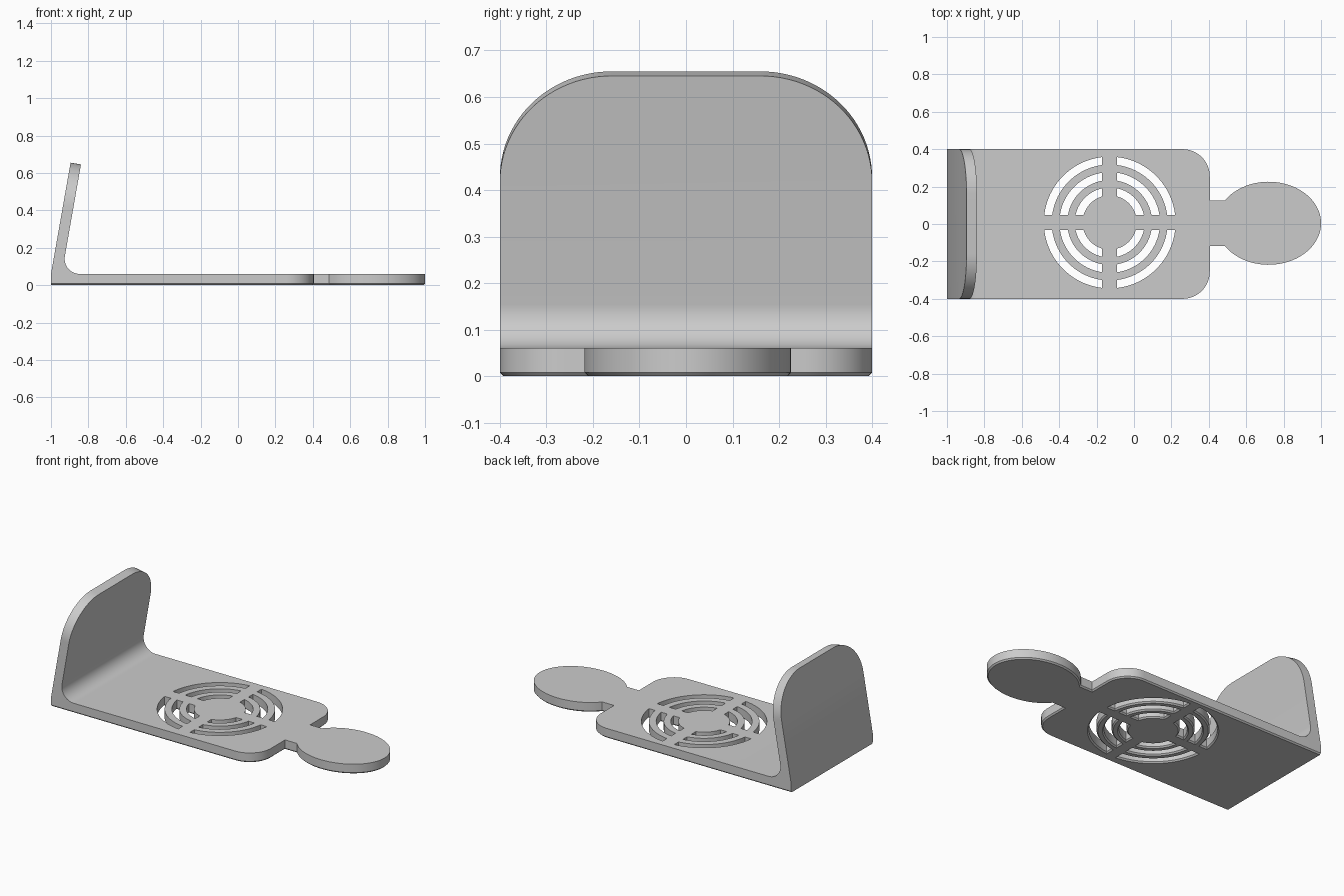
import bpy, bmesh
from math import sin, cos, asin, pi, radians, tan

cube = bpy.data.objects.get("Cube")
if cube:
    bpy.data.objects.remove(cube, do_unlink=True)

THICK, HALF, CHAMFER = 0.06, 0.40, 0.008
LEAN = radians(10)

grey = bpy.data.materials.new("light grey")
grey.use_nodes = True
grey.diffuse_color = (0.6, 0.6, 0.6, 1)
grey.node_tree.nodes["Principled BSDF"].inputs["Base Color"].default_value = (0.6, 0.6, 0.6, 1)


def arc(cx, cy, rx, ry, start, end, steps):
    return [(cx + rx * cos(start + (end - start) * i / steps),
             cy + ry * sin(start + (end - start) * i / steps)) for i in range(steps + 1)]


def solid(name, lofts):
    """Closed mesh; each loft is a list of matching 3D loops."""
    bm = bmesh.new()
    for loops in lofts:
        rings = [[bm.verts.new(p) for p in loop] for loop in loops]
        for a, b in zip(rings, rings[1:]):
            for i in range(len(a)):
                j = (i + 1) % len(a)
                bm.faces.new((a[i], a[j], b[j], b[i]))
        bm.faces.new(rings[0][::-1])
        bm.faces.new(rings[-1])
    bmesh.ops.recalc_face_normals(bm, faces=bm.faces)
    mesh = bpy.data.meshes.new(name)
    bm.to_mesh(mesh)
    bm.free()
    mesh.materials.append(grey)
    obj = bpy.data.objects.new(name, mesh)
    bpy.context.collection.objects.link(obj)
    return obj


def combine(obj, other, operation):
    """Apply a boolean and discard the helper."""
    mod = obj.modifiers.new(operation.lower(), 'BOOLEAN')
    mod.operation, mod.object, mod.solver = operation, other, 'EXACT'
    bpy.context.view_layer.objects.active = obj
    bpy.ops.object.modifier_apply(modifier=mod.name)
    bpy.data.objects.remove(other, do_unlink=True)


def at_z(points, z):
    return [(x, y, z) for x, y in points]


# Flat plate with rounded end, neck and oval tab
def plate_outline(c):
    half, r = HALF - c, 0.145 - c
    neck, rx, ry, yc = 0.122 - c, 0.28 - c, 0.222 - c, 0.004
    sweep = pi - asin(neck / ry)
    return ([(-1, -half)]
            + arc(0.26, -0.255, r, r, -pi / 2, 0, 16)
            + [(0.405 - c, yc - neck)]
            + arc(0.72, yc, rx, ry, -sweep, sweep, 64)
            + [(0.405 - c, yc + neck)]
            + arc(0.26, 0.255, r, r, 0, pi / 2, 16)
            + [(-1, half)])


bracket = solid("bracket", [[at_z(plate_outline(CHAMFER), 0),
                             at_z(plate_outline(0), CHAMFER),
                             at_z(plate_outline(0), THICK)]])


# Vent slots: three rings split into quarters, flared at the underside
def slot_outline(inner, outer, quarter, flare):
    inner, outer, spoke = inner - flare, outer + flare, 0.04 - flare
    turn = quarter * pi / 2
    a, b = asin(spoke / outer), asin(spoke / inner)
    return (arc(-0.13, 0.008, outer, outer, turn + a, turn + pi / 2 - a, 20)
            + arc(-0.13, 0.008, inner, inner, turn + pi / 2 - b, turn + b, 20))


slots = []
for inner, outer in ((0.145, 0.187), (0.227, 0.269), (0.310, 0.352)):
    for quarter in range(4):
        slots.append([at_z(slot_outline(inner, outer, quarter, 2 * CHAMFER), -CHAMFER),
                      at_z(slot_outline(inner, outer, quarter, 0), CHAMFER),
                      at_z(slot_outline(inner, outer, quarter, 0), 0.1)])
combine(bracket, solid("vent_cutter", slots), 'DIFFERENCE')

# Leaning wall with a filleted foot
rise = 0.8
profile = ([(-1, THICK)]
           + arc(-0.846, THICK + 0.081, 0.081, 0.081, -pi / 2, -pi - LEAN, 16)
           + [(-0.943 + rise * tan(LEAN), THICK + rise), (-1 + rise * tan(LEAN), THICK + rise)])
wall = solid("back_wall", [[[(x, y, z) for x, z in profile] for y in (-0.5, 0.5)]])

# Round the wall's upper corners square to its face
crown = ([(-HALF, -0.5), (HALF, -0.5)]
         + arc(0.16, 0.42, 0.24, 0.235, 0, pi / 2, 24)
         + arc(-0.16, 0.42, 0.24, 0.235, pi / 2, pi, 24))
trim = solid("wall_trim", [[[(x, y, z - (x + 0.895) * tan(LEAN)) for y, z in crown]
                            for x in (-1.2, -0.5)]])
combine(wall, trim, 'INTERSECT')
combine(bracket, wall, 'UNION')

# Smooth the curves, keep edges crisp
bpy.ops.object.select_all(action='DESELECT')
bracket.select_set(True)
bpy.context.view_layer.objects.active = bracket
bpy.ops.object.shade_smooth_by_angle(angle=radians(30))
